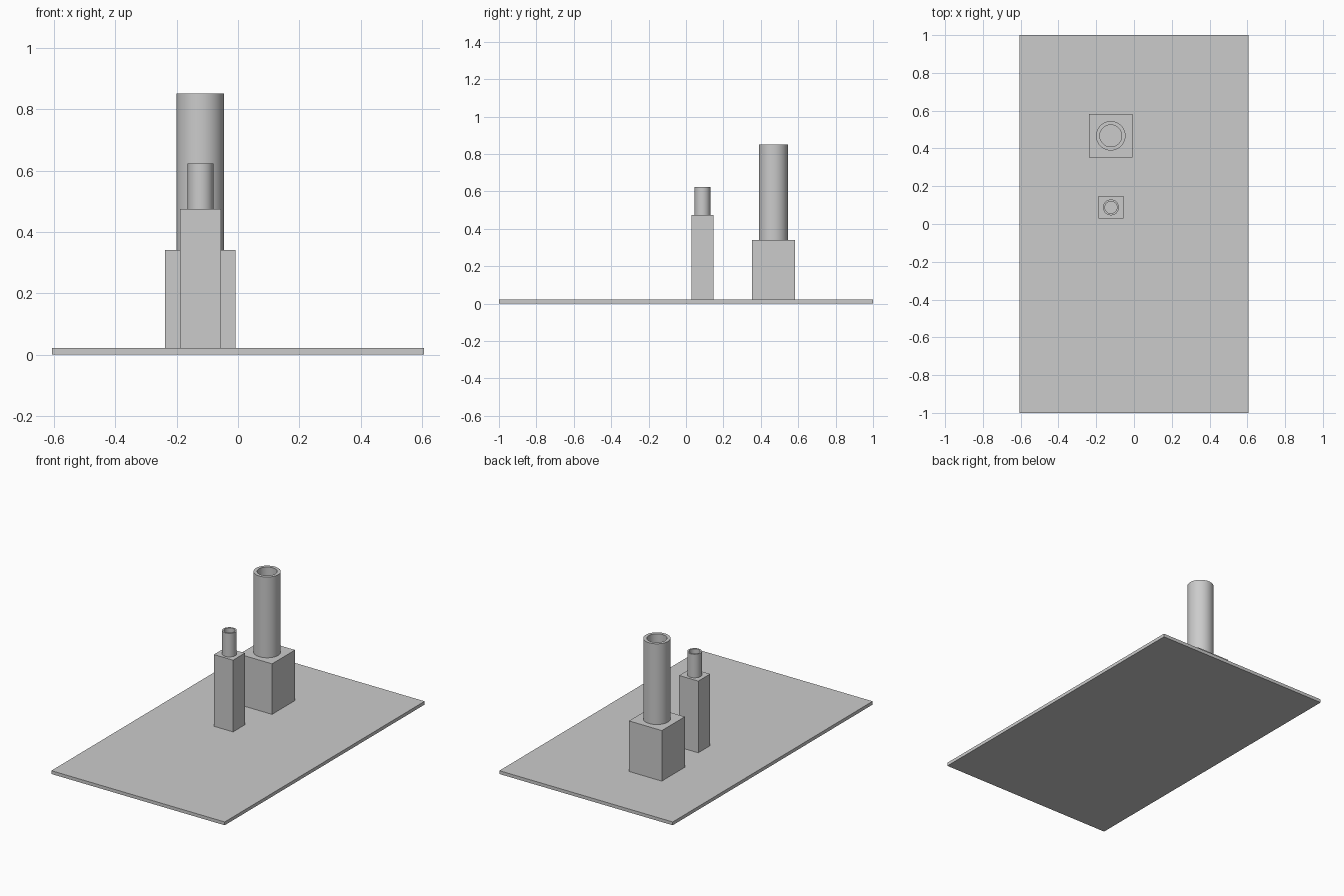
import bpy, bmesh, math

if "Cube" in bpy.data.objects:
    bpy.data.objects.remove(bpy.data.objects["Cube"])

SEGMENTS = 64
PLATE_TOP = 0.021


def finish(bm, name):
    bmesh.ops.recalc_face_normals(bm, faces=bm.faces)
    mesh = bpy.data.meshes.new(name)
    bm.to_mesh(mesh)
    bm.free()
    obj = bpy.data.objects.new(name, mesh)
    bpy.context.collection.objects.link(obj)
    return obj


def box(name, x, y, z0, z1, width, depth):
    bm = bmesh.new()
    bmesh.ops.create_cube(bm, size=1)
    bmesh.ops.scale(bm, vec=(width, depth, z1 - z0), verts=bm.verts)
    bmesh.ops.translate(bm, vec=(x, y, (z0 + z1) / 2), verts=bm.verts)
    return finish(bm, name)


def tube(name, x, y, z0, z1, outer, inner):
    # Spin a rectangular wall section into an open pipe
    bm = bmesh.new()
    section = [(outer, z0), (outer, z1), (inner, z1), (inner, z0)]
    rings = []
    for i in range(SEGMENTS):
        a = 2 * math.pi * i / SEGMENTS
        rings.append([bm.verts.new((x + r * math.cos(a), y + r * math.sin(a), z))
                      for r, z in section])
    for i in range(SEGMENTS):
        a, b = rings[i], rings[(i + 1) % SEGMENTS]
        for j in range(4):
            k = (j + 1) % 4
            bm.faces.new((a[j], b[j], b[k], a[k]))
    obj = finish(bm, name)
    bpy.ops.object.select_all(action='DESELECT')
    obj.select_set(True)
    bpy.context.view_layer.objects.active = obj
    bpy.ops.object.shade_smooth_by_angle(angle=math.radians(30))
    return obj


# Base plate
box("base_plate", 0, 0, 0, PLATE_TOP, 1.214, 2.0)

# Chimneys: square pedestal with an open pipe on top
# name, x, y, width, depth, pedestal top, pipe top, outer radius, inner radius
chimneys = [
    ("large", -0.123, 0.467, 0.23, 0.23, 0.341, 0.852, 0.078, 0.058),
    ("small", -0.122, 0.088, 0.134, 0.118, 0.475, 0.624, 0.042, 0.032),
]
for name, x, y, w, d, ped_top, pipe_top, r_out, r_in in chimneys:
    box(name + "_pedestal", x, y, PLATE_TOP, ped_top, w, d)
    tube(name + "_pipe", x, y, ped_top, pipe_top, r_out, r_in)
